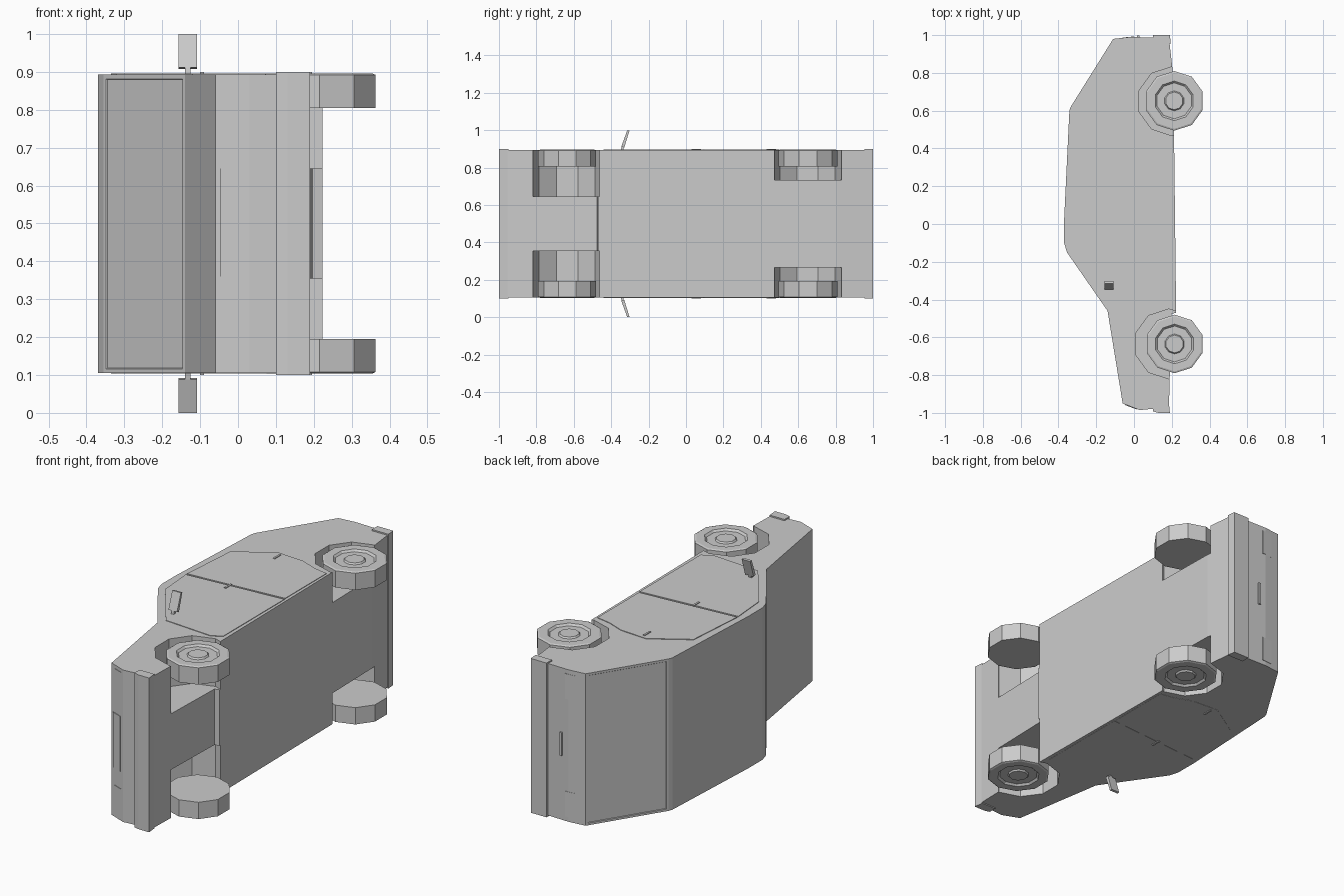
import bpy, bmesh, math
from mathutils import Vector

if "Cube" in bpy.data.objects:
    bpy.data.objects.remove(bpy.data.objects["Cube"])

Z0, Z1 = 0.105, 0.893   # car lies on its side: width runs along z, car's up is -x


def finish(bm, name):
    bmesh.ops.recalc_face_normals(bm, faces=bm.faces)
    me = bpy.data.meshes.new(name)
    bm.to_mesh(me)
    bm.free()
    ob = bpy.data.objects.new(name, me)
    bpy.context.collection.objects.link(ob)
    return ob


def prism(name, pts, z0, z1, inset_edges=()):
    bm = bmesh.new()
    lo = [bm.verts.new((x, y, z0)) for x, y in pts]
    hi = [bm.verts.new((x, y, z1)) for x, y in pts]
    bm.faces.new(lo)
    bm.faces.new(hi)
    n = len(pts)
    sides = [bm.faces.new((lo[i], lo[(i + 1) % n], hi[(i + 1) % n], hi[i])) for i in range(n)]
    bmesh.ops.recalc_face_normals(bm, faces=bm.faces)
    # framed, slightly sunken glass
    for i in inset_edges:
        r = bmesh.ops.inset_region(bm, faces=[sides[i]], thickness=0.016)
        bmesh.ops.inset_region(bm, faces=[sides[i]], thickness=0.003, depth=-0.003)
    return finish(bm, name)


def both(name, pts, z0, z1):
    """A prism on the upper side and its mirror on the lower side."""
    return (prism(name + "_left", pts, z0, z1), prism(name + "_right", pts, 1 - z1, 1 - z0))


def ring(cx, cy, r, n=10):
    return [(cx + r * math.cos(2 * math.pi * (i + .5) / n),
             cy + r * math.sin(2 * math.pi * (i + .5) / n)) for i in range(n)]


def wheel(name, cx, cy, r, side):
    """Lathe style wheel with a recessed rim and a hub cap."""
    bm = bmesh.new()
    prof = [(r, 0.805), (r, 0.892), (r * .94, 0.896), (0.105, 0.896), (0.095, 0.886), (0.053, 0.886), (0.047, 0.894)]
    loops = []
    for rr, z in prof:
        zz = z if side > 0 else 1 - z
        loops.append([bm.verts.new((x, y, zz)) for x, y in ring(cx, cy, rr)])
    for a, b in zip(loops, loops[1:]):
        for i in range(10):
            j = (i + 1) % 10
            bm.faces.new((a[i], a[j], b[j], b[i]))
    bm.faces.new(loops[0])
    bm.faces.new(loops[-1])
    finish(bm, name)


# body shell from the side profile
profile = [(0.185, -0.97), (0.03, -0.985), (-0.06, -0.95), (-0.14, -0.46), (-0.355, -0.15),
           (-0.37, -0.10), (-0.37, 0.02), (-0.342, 0.60), (-0.335, 0.62), (-0.11, 0.98),
           (-0.02, 0.99), (0.185, 0.985), (0.205, 0.81), (0.212, 0.47), (0.223, -0.47), (0.198, -0.475)]
body = prism("car_body", profile, Z0, Z1, inset_edges=(3, 8))

# wheel wells cut from the body
wells = [("front", 0.185, -0.635, 0.185, 0.645), ("rear", 0.20, 0.65, 0.182, 0.735)]
for nm, cx, cy, r, zin in wells:
    for cutter in both(nm + "_well_cutter", ring(cx, cy, r), zin, 0.95):
        m = body.modifiers.new("well", 'BOOLEAN')
        m.operation = 'DIFFERENCE'
        m.solver = 'EXACT'
        m.object = cutter
dg = bpy.context.evaluated_depsgraph_get()
body.data = bpy.data.meshes.new_from_object(body.evaluated_get(dg))
body.modifiers.clear()
for ob in list(bpy.data.objects):
    if "cutter" in ob.name:
        bpy.data.objects.remove(ob)

# wheels
for side, s in ((1, "left"), (-1, "right")):
    wheel("front_wheel_" + s, 0.215, -0.635, 0.155, side)
    wheel("rear_wheel_" + s, 0.213, 0.652, 0.158, side)

# bumpers
prism("front_bumper", [(0.10, -0.95), (0.10, -0.992), (0.13, -1), (0.19, -1), (0.185, -0.95)], 0.1, 0.9)
prism("rear_bumper", [(0.10, 0.955), (0.10, 1), (0.19, 1), (0.195, 0.955)], 0.1, 0.9)

# doors and their handles
both("front_door", [(0.203, 0.09), (0.203, -0.41), (0.15, -0.44), (-0.12, -0.42),
                    (-0.32, -0.14), (-0.335, 0.05)], Z1 - .01, Z1 + .003)
both("rear_door", [(0.2, 0.10), (-0.335, 0.06), (-0.31, 0.38), (-0.12, 0.50),
                   (0.03, 0.49), (0.12, 0.455), (0.2, 0.44)], Z1 - .01, Z1 + .003)
for y in (0.03, 0.43):
    both("door_handle", [(-0.10, y), (-0.09, y), (-0.09, y + .05), (-0.10, y + .05)], Z1, Z1 + .007)

# wing mirrors: short stalk and a slanted plate
for side, s in ((1, "left"), (-1, "right")):
    f = lambda z: z if side > 0 else 1 - z
    for nm, x0, x1, sec in (
            ("mirror_stalk_", -0.14, -0.125, [(-.35, .885), (-.338, .885), (-.332, .913), (-.344, .913)]),
            ("mirror_", -0.157, -0.108, [(-.346, .912), (-.330, .908), (-.302, .998), (-.314, 1.0)])):
        bm = bmesh.new()
        face = bm.faces.new([bm.verts.new((x0, y, f(z))) for y, z in sec])
        ext = bmesh.ops.extrude_face_region(bm, geom=[face])
        for v in ext["geom"]:
            if isinstance(v, bmesh.types.BMVert):
                v.co += Vector((x1 - x0, 0, 0))
        finish(bm, nm + s)

# grille strip, lamps and boot handle
prism("grille", [(-0.047, -0.95), (-0.047, -0.959), (0.01, -0.980), (0.01, -0.96)], 0.36, 0.645)
both("headlamp", [(-0.037, -0.95), (-0.037, -0.962), (0.015, -0.981), (0.015, -0.96)], 0.73, 0.875)
both("tail_lamp", [(-0.06, 0.97), (-0.06, 0.987), (0.0, 0.993), (0.0, 0.97)], 0.74, 0.87)
prism("boot_handle", [(0.015, 0.98), (0.015, 0.997), (0.028, 0.997), (0.028, 0.98)], 0.44, 0.56)
